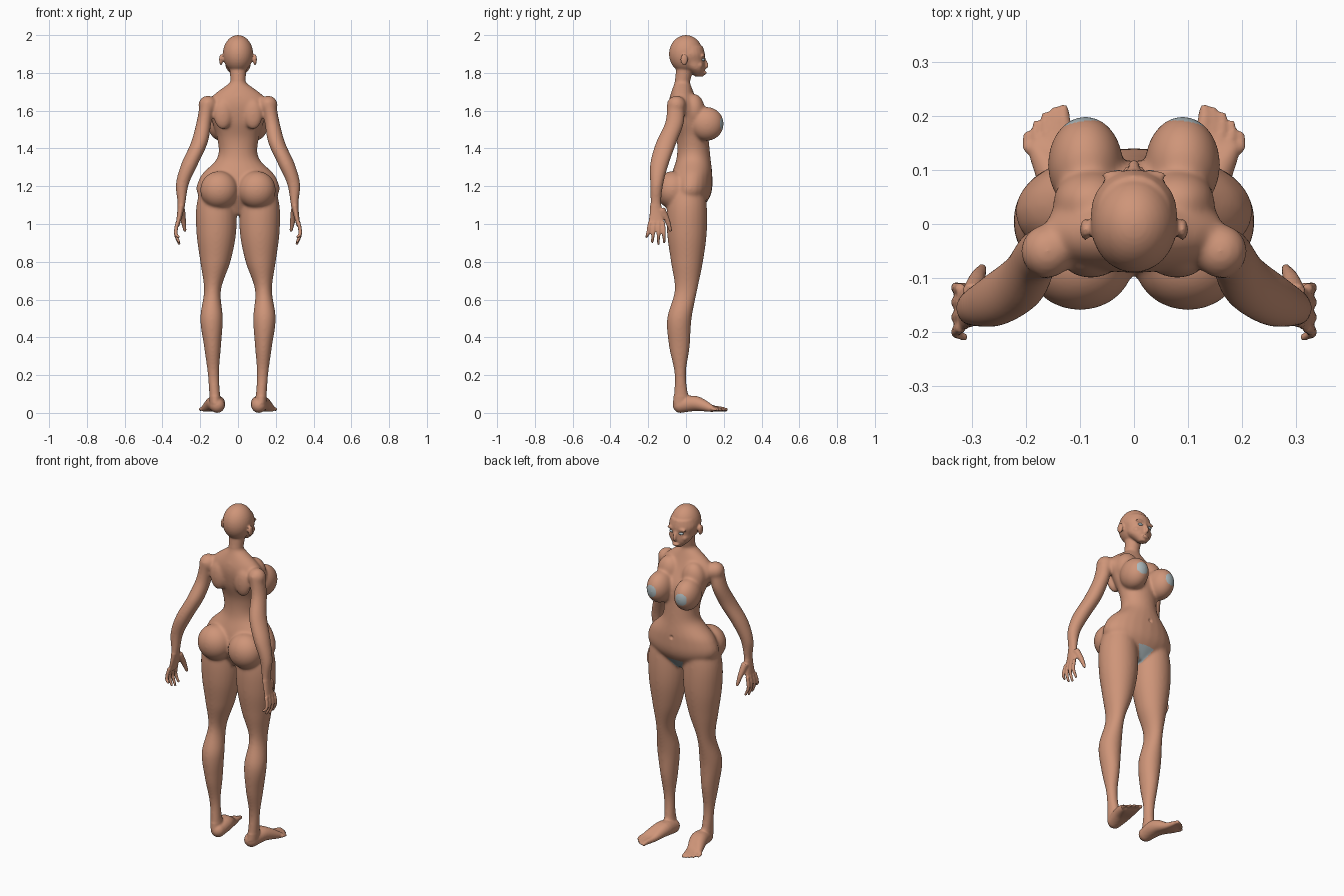
import bpy, bmesh, math
from mathutils import Vector, Matrix

if "Cube" in bpy.data.objects:
    bpy.data.objects.remove(bpy.data.objects["Cube"])


def material(name, color):
    mat = bpy.data.materials.new(name)
    mat.use_nodes = True
    mat.diffuse_color = (*color, 1)
    shader = next(n for n in mat.node_tree.nodes if n.type == 'BSDF_PRINCIPLED')
    shader.inputs["Base Color"].default_value = (*color, 1)
    return mat


skin = material("skin", (.62, .3, .19))
grey = material("pale grey", (.42, .49, .51))


def spline(knots, steps):
    """Smooth Catmull-Rom resampling of tuples of any length."""
    smooth = []
    last = len(knots) - 1
    for i in range(last):
        before, start = knots[max(i - 1, 0)], knots[i]
        end, after = knots[i + 1], knots[min(i + 2, last)]
        for k in range(steps):
            t = k / steps
            smooth.append([
                start_v + t / 2 * (end_v - before_v
                                   + t * (2 * before_v - 5 * start_v + 4 * end_v - after_v)
                                   + t * t * (3 * (start_v - end_v) + after_v - before_v))
                for before_v, start_v, end_v, after_v in zip(before, start, end, after)])
    smooth.append(list(knots[-1]))
    return smooth


def skin_rings(bm, rings, side, sides=24):
    """Capped tube through elliptical rings given as centre and two half axes."""
    loops = []
    for centre, across, along in rings:
        loop = []
        for i in range(sides):
            angle = math.tau * i / sides
            point = centre + across * math.cos(angle) + along * math.sin(angle)
            loop.append(bm.verts.new((point.x * side, point.y, point.z)))
        loops.append(loop)
    for low, high in zip(loops, loops[1:]):
        for i in range(sides):
            j = (i + 1) % sides
            bm.faces.new((low[i], low[j], high[j], high[i]))
    bm.faces.new(loops[0])
    bm.faces.new(loops[-1])


def column(bm, start, step, outer, inner, front, back, side=1):
    """Upright form with its four outlines read at evenly spaced heights."""
    heights = [start + step * i for i in range(len(outer))]
    rings = []
    for z, o, i, f, b in spline(list(zip(heights, outer, inner, front, back)), 6):
        rings.append((Vector(((o + i) / 2, (f + b) / 2, z)),
                      Vector(((o - i) / 2, 0, 0)), Vector((0, (f - b) / 2, 0))))
    skin_rings(bm, rings, side)


def tube(bm, knots, side=1):
    """Round tube through (x, y, z, radius) knots."""
    path = spline(knots, 5)
    points = [Vector(p[:3]) for p in path]
    rings = []
    for i, point in enumerate(points):
        heading = points[min(i + 1, len(points) - 1)] - points[max(i - 1, 0)]
        across = heading.cross(Vector((1, 0, 0))).normalized()
        along = heading.cross(across).normalized()
        rings.append((point, across * path[i][3], along * path[i][3]))
    skin_rings(bm, rings, side)


def blob(bm, centre, radii, side=1):
    """Ellipsoid."""
    place = Matrix.Translation((centre[0] * side, centre[1], centre[2]))
    bmesh.ops.create_uvsphere(bm, u_segments=32, v_segments=20, radius=1,
                              matrix=place @ Matrix.Diagonal((*radii, 1)))


def symmetric_column(bm, start, step, width, front, back):
    column(bm, start, step, width, [-w for w in width], front, back)


bm = bmesh.new()

# Torso, neck and head
symmetric_column(bm, 1.05, .1,
                 width=(.06, .21, .2, .11, .11, .14, .16, .04),
                 front=(.06, .13, .14, .13, .12, .11, .06, .02),
                 back=(-.04, -.09, -.08, -.05, -.05, -.08, -.09, -.06))
tube(bm, [(0, -.04, 1.66, .05), (0, -.02, 1.75, .04), (0, 0, 1.87, .05)])
blob(bm, (0, 0, 1.9), (.08, .09, .1))
symmetric_column(bm, 1.78, .04,
                 width=(.02, .06, .07, .08, .07),
                 front=(.09, .1, .1, .1, .09),
                 back=(.05, 0, -.04, -.06, -.06))

# Nose and lips
tube(bm, [(0, .09, 1.88, .01), (0, .11, 1.84, .01), (0, .1, 1.83, .01)])
blob(bm, (0, .1, 1.8), (.02, .01, .01))

for side in (1, -1):
    # Brow, cheek and ear
    blob(bm, (.03, .09, 1.89), (.03, .01, .01), side)
    blob(bm, (.04, .07, 1.84), (.02, .02, .02), side)
    blob(bm, (.09, -.01, 1.87), (.01, .02, .03), side)

    # Chest, shoulder, shoulder blade and seat
    blob(bm, (.09, .11, 1.53), (.07, .09, .09), side)
    blob(bm, (.08, .04, 1.6), (.07, .06, .09), side)
    blob(bm, (.16, -.05, 1.63), (.05, .05, .05), side)
    blob(bm, (.08, -.07, 1.58), (.05, .03, .08), side)
    blob(bm, (.1, -.07, 1.18), (.1, .09, .1), side)

    # Leg from hip to ankle
    column(bm, 1.25, -.15,
           outer=(.18, .22, .22, .2, .18, .2, .18, .16, .15),
           inner=(.04, .01, .01, .04, .09, .08, .09, .1, .09),
           front=(.09, .11, .11, .09, .06, .03, .02, 0, .02),
           back=(-.07, -.1, -.1, -.08, -.06, -.1, -.09, -.06, -.07), side=side)

    # Foot: five rays fanning from the heel into toes
    blob(bm, (.11, -.03, .04), (.04, .04, .04), side)
    for i in range(5):
        toe_tip = .22 - .003 * i * i
        thickness = .009 if i else .013
        tube(bm, [(.11, -.03, .04, .04),
                  (.11 + .005 * i, .05, .05, .04),
                  (.12 + .014 * i, .13, .025, .02),
                  (.13 + .017 * i, toe_tip - .03, .02, thickness),
                  (.13 + .017 * i, toe_tip, .015, thickness * .7)], side)

    # Arm from shoulder to knuckles
    column(bm, 1.65, -.11,
           outer=(.2, .22, .25, .3, .33, .32, .33),
           inner=(.12, .14, .16, .21, .26, .28, .31),
           front=(-.01, -.01, -.05, -.09, -.12, -.13, -.11),
           back=(-.1, -.11, -.16, -.19, -.19, -.19, -.2), side=side)

    # Fingers and thumb
    for i in range(4):
        root, tip = -.12 - .024 * i, -.115 - .032 * i
        tube(bm, [(.32, root, 1.01, .01),
                  (.33, (root + tip) / 2, .95, .01),
                  (.31, tip, .89 + .01 * (i - 1) ** 2, .007)], side)
    tube(bm, [(.3, -.13, 1.08, .02), (.29, -.1, 1.02, .015), (.28, -.08, .96, .008)], side)

bmesh.ops.recalc_face_normals(bm, faces=bm.faces[:])
mesh = bpy.data.meshes.new("body")
bm.to_mesh(mesh)
bm.free()
body = bpy.data.objects.new("body", mesh)
bpy.context.collection.objects.link(body)

# Fuse the parts into one skin
fuse = body.modifiers.new("fuse", 'REMESH')
fuse.mode = 'VOXEL'
fuse.voxel_size = .005
depsgraph = bpy.context.evaluated_depsgraph_get()
fused = bpy.data.meshes.new_from_object(body.evaluated_get(depsgraph))
body.modifiers.clear()
body.data = fused
fused.materials.clear()
fused.materials.append(skin)
fused.materials.append(grey)


def is_fine(point):
    """Face, feet and hands keep their detail."""
    hand = point.z < 1.1 and abs(point.x) > .25
    return point.z > 1.76 or point.z < .09 or hand


# Soften the joins, more strongly away from the fine parts
bm = bmesh.new()
bm.from_mesh(fused)
broad = [vert for vert in bm.verts if not is_fine(vert.co)]
for verts, count in ((bm.verts[:], 3), (broad, 18)):
    for _ in range(count):
        bmesh.ops.smooth_vert(bm, verts=verts, factor=.5,
                              use_axis_x=True, use_axis_y=True, use_axis_z=True)

# Navel dent and flat soles
for vert in bm.verts:
    reach = math.hypot(vert.co.x, vert.co.z - 1.26) / .014
    if vert.co.y > .1 and reach < 1:
        vert.co.y -= .01 * (1 - reach)
    vert.co.z = max(vert.co.z, 0)

# Grey covers on the chest and between the legs
chest_cover = Vector((.1, .2, 1.53))
for face in bm.faces:
    centre = face.calc_center_median()
    mirrored = Vector((abs(centre.x), centre.y, centre.z))
    on_chest = (mirrored - chest_cover).length < .037
    in_wedge = (centre.y > 0 and 1.03 < centre.z < 1.115
                and mirrored.x < .01 + (centre.z - 1.04) * .6)
    face.material_index = int(on_chest or in_wedge)
    face.smooth = True
bm.to_mesh(fused)
bm.free()

# Eyes
for side, name in ((1, "left_eye"), (-1, "right_eye")):
    bm = bmesh.new()
    blob(bm, (.03, .09, 1.87), (.015, .01, .008), side)
    for face in bm.faces:
        face.smooth = True
    eye_mesh = bpy.data.meshes.new(name)
    bm.to_mesh(eye_mesh)
    bm.free()
    eye_mesh.materials.append(grey)
    bpy.context.collection.objects.link(bpy.data.objects.new(name, eye_mesh))
